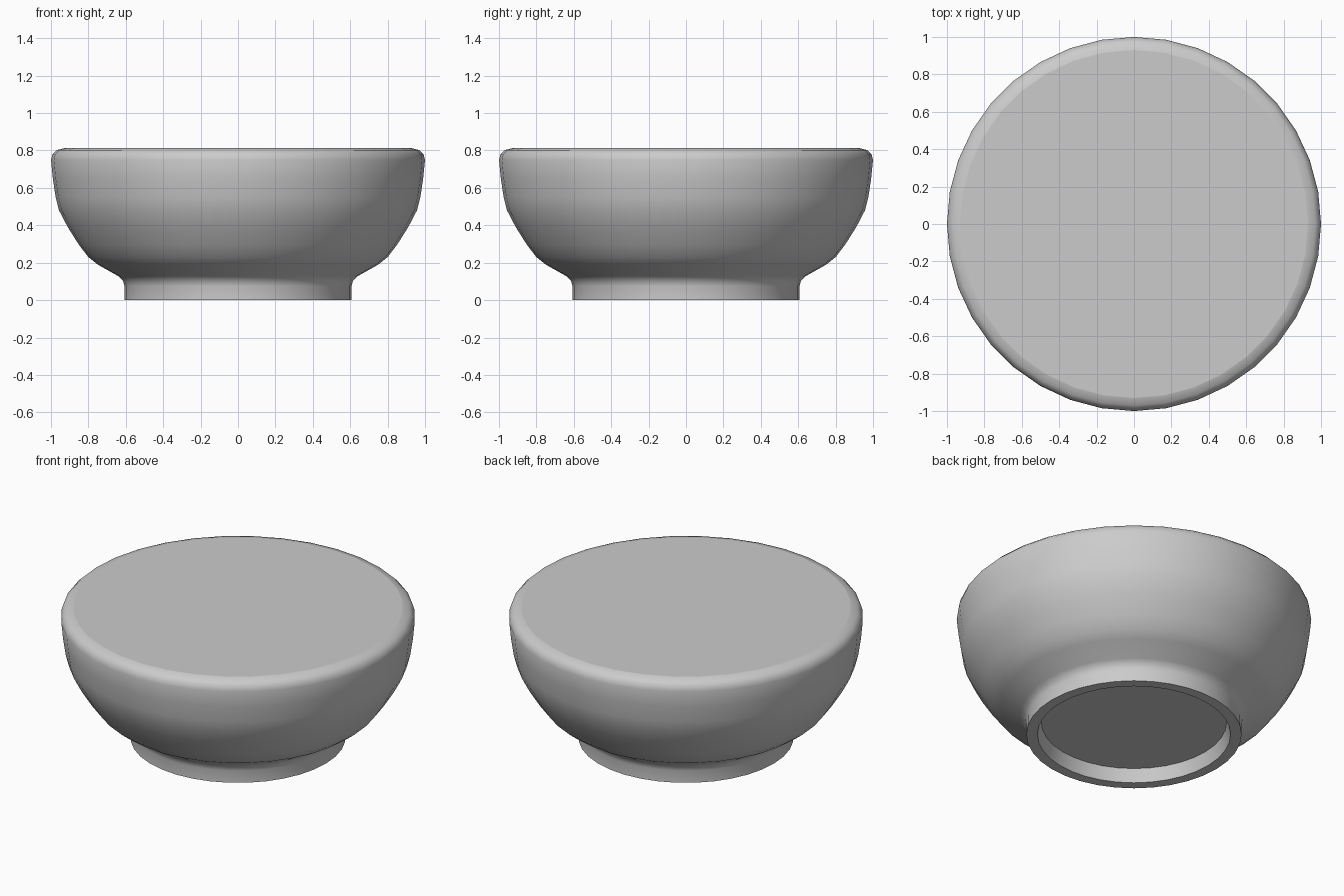
import bpy, bmesh, math

if "Cube" in bpy.data.objects:
    bpy.data.objects.remove(bpy.data.objects["Cube"])

SIDES = 36

# Bowl profile (radius, height): recessed foot, flared body, rounded rim
PROFILE = [
    (0.523, 0.08), (0.545, 0.0), (0.607, 0.0), (0.607, 0.075),
    (0.615, 0.105), (0.64, 0.128), (0.75, 0.19), (0.80, 0.23),
    (0.85, 0.295), (0.91, 0.39), (0.957, 0.48), (0.975, 0.55),
    (0.99, 0.65), (1.0, 0.75), (0.992, 0.78), (0.97, 0.802), (0.93, 0.812),
]


def lathe(name, profile, sides):
    bm = bmesh.new()
    rings = [[bm.verts.new((r * math.cos(2 * math.pi * i / sides),
                            r * math.sin(2 * math.pi * i / sides), z))
              for i in range(sides)] for r, z in profile]
    for a, b in zip(rings, rings[1:]):
        for i in range(sides):
            j = (i + 1) % sides
            bm.faces.new((a[i], a[j], b[j], b[i]))
    # Flat caps: recessed underside and closed top
    bm.faces.new(rings[0][::-1])
    bm.faces.new(rings[-1])
    bmesh.ops.recalc_face_normals(bm, faces=bm.faces)
    mesh = bpy.data.meshes.new(name)
    bm.to_mesh(mesh)
    bm.free()
    obj = bpy.data.objects.new(name, mesh)
    bpy.context.collection.objects.link(obj)
    return obj


# Filled bowl with ring foot
bowl = lathe("bowl", PROFILE, SIDES)
bpy.context.view_layer.objects.active = bowl
bowl.select_set(True)
bpy.ops.object.shade_smooth_by_angle(angle=math.radians(40))

# Keep the top disc flat-shaded
top = bowl.data.polygons[len(bowl.data.polygons) - 1]
top.use_smooth = False
